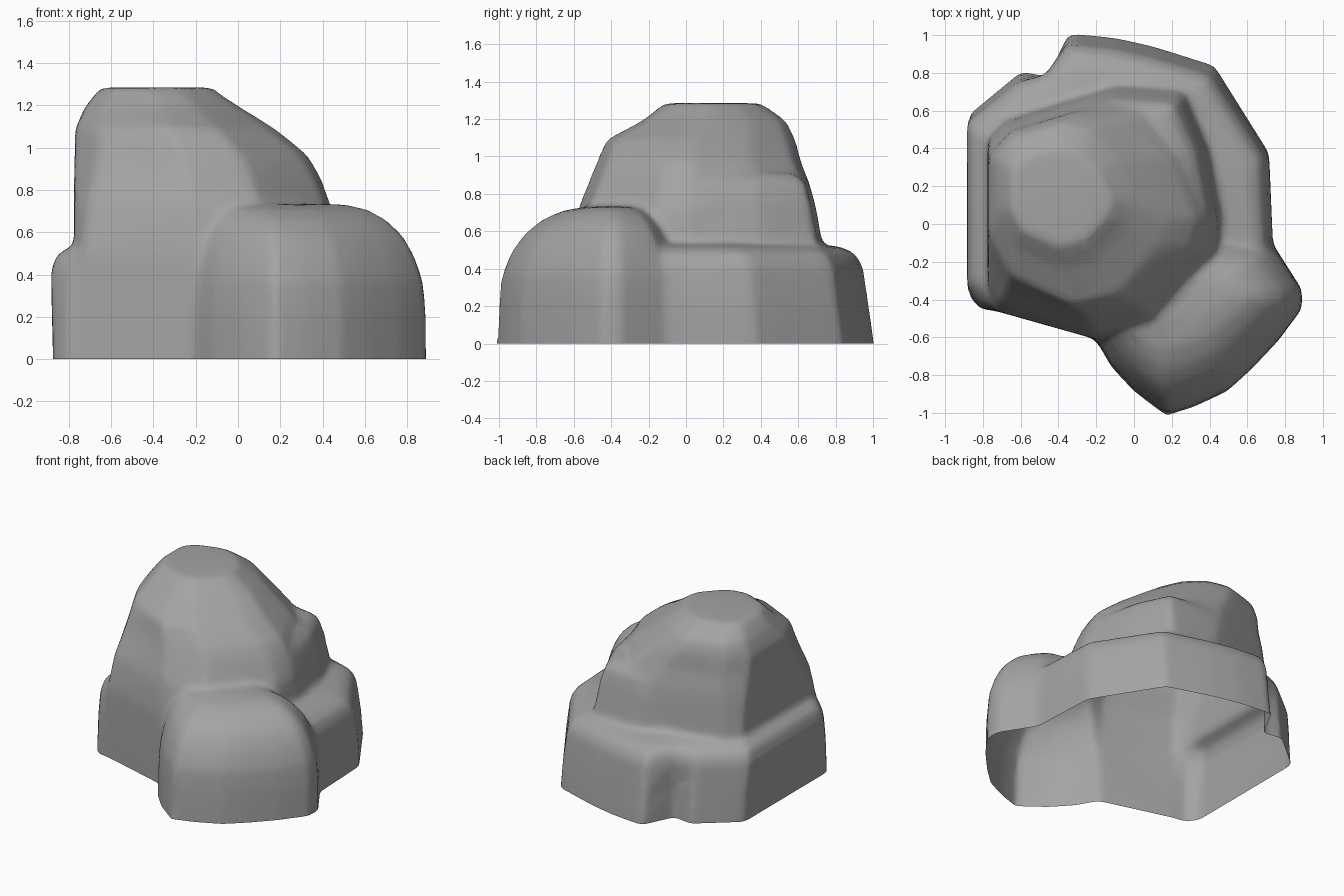
import bpy, bmesh

if "Cube" in bpy.data.objects:
    bpy.data.objects.remove(bpy.data.objects["Cube"])


def loft(name, outline, rings, upper=None, z0=.6, z1=1.1):
    """Closed loft: outline (blending to upper from z0 to z1) fitted to boxes (z, x0, x1, y0, y1)."""
    xs, ys = [p[0] for p in outline], [p[1] for p in outline]
    ax, bx, ay, by = min(xs), max(xs), min(ys), max(ys)
    bm = bmesh.new()
    loops = []
    for z, x0, x1, y0, y1 in rings:
        t = min(1, max(0, (z - z0) / (z1 - z0)))
        loop = []
        for (x, y), (u, v) in zip(outline, upper or outline):
            x, y = x + (u - x) * t, y + (v - y) * t
            loop.append(bm.verts.new((x0 + (x - ax) / (bx - ax) * (x1 - x0),
                                      y0 + (y - ay) / (by - ay) * (y1 - y0), z)))
        loops.append(loop)
    n = len(outline)
    for a, b in zip(loops, loops[1:]):
        for i in range(n):
            j = (i + 1) % n
            bm.faces.new((a[i], a[j], b[j], b[i]))
    bm.faces.new(loops[0][::-1])
    bm.faces.new(loops[-1])
    bmesh.ops.recalc_face_normals(bm, faces=bm.faces)
    me = bpy.data.meshes.new(name)
    bm.to_mesh(me)
    bm.free()
    ob = bpy.data.objects.new(name, me)
    bpy.context.collection.objects.link(ob)
    return ob


# Tall main boulder, its corners cut back towards the top
rock = loft("rock", [
    (-.77, .46), (-.77, -.36), (-.73, -.46), (-.2, -.61), (.12, -.54), (.44, -.14),
    (.46, .03), (.37, .4), (.2, .7), (-.1, .73), (-.68, .55)], [
    (-.3, -.77, .46, -.61, .73), (.5, -.775, .46, -.61, .73), (.72, -.775, .445, -.58, .7),
    (.87, -.775, .39, -.52, .66), (.97, -.772, .33, -.48, .62),
    (1.09, -.77, .18, -.43, .59), (1.19, -.725, .02, -.24, .54),
    (1.26, -.67, -.09, -.15, .44), (1.285, -.65, -.11, -.12, .4)], [
    (-.77, .42), (-.77, -.1), (-.62, -.4), (-.2, -.61), (.1, -.54), (.4, -.2),
    (.46, .0), (.3, .4), (.05, .66), (-.2, .73), (-.62, .6)])

# Shoulder step on the right and back of the boulder
shoulder = loft("shoulder", [
    (.46, .03), (.39, .4), (.26, .7), (-.1, .73), (-.2, .3), (.1, -.1), (.4, -.1)], [
    (-.2, -.2, .46, -.1, .73), (.55, -.2, .46, -.1, .73), (.75, -.2, .43, -.09, .69),
    (.86, -.2, .39, -.06, .66), (.91, -.2, .33, -.02, .6)])

# Low ledge wrapping the left, back and right; its notch fades upwards
ledge = loft("ledge", [
    (-.88, .57), (-.88, -.38), (-.82, -.45), (-.6, -.48), (.3, -.4), (.66, -.25), (.73, -.1),
    (.71, .37), (.42, .83), (.1, .93), (-.1, .975), (-.35, 1), (-.46, .77), (-.6, .8)], [
    (-.32, -.875, .735, -.48, 1.01), (0, -.875, .735, -.48, 1.01), (.2, -.88, .735, -.48, .98),
    (.41, -.885, .715, -.48, .95), (.48, -.865, .68, -.47, .91),
    (.515, -.83, .61, -.46, .84), (.535, -.74, .45, -.41, .7)], [
    (-.88, .57), (-.88, -.3), (-.8, -.42), (-.6, -.48), (.3, -.4), (.66, -.25), (.73, -.1),
    (.71, .37), (.42, .83), (.1, .93), (-.1, .975), (-.33, 1), (-.46, .86), (-.6, .8)], .1, .5)

# Rounded lobe at the front right, its top running back into the boulder
cx, cy = .36, -.37
lobe = loft("lobe", [
    (.74, -.1), (.885, -.33), (.885, -.43), (.76, -.6), (.62, -.75), (.49, -.87), (.32, -.95),
    (.17, -1), (0, -.87), (-.12, -.74), (-.2, -.6), (.05, -.1), (.4, .0)], [
    (z, cx + (-.2 - cx) * (.62 + .38 * s), cx + .53 * min(1, s + .01),
     cy - .645 * s, cy + .35 * s) for z, s in
    [(-.34, 1), (0, 1), (.22, .985), (.37, .96), (.49, .88), (.585, .78),
     (.66, .63), (.71, .46), (.733, .25)]])

# Union, then soften the joints and reduce to a light faceted shell
parts = (shoulder, ledge, lobe)
for part in parts:
    mod = rock.modifiers.new("union", 'BOOLEAN')
    mod.operation = 'UNION'
    mod.solver = 'EXACT'
    mod.object = part
mod = rock.modifiers.new("blend", 'REMESH')
mod.mode = 'VOXEL'
mod.voxel_size = .022
mod = rock.modifiers.new("soften", 'SMOOTH')
mod.factor = .5
mod.iterations = 14
mod = rock.modifiers.new("reduce", 'DECIMATE')
mod.ratio = .1
dg = bpy.context.evaluated_depsgraph_get()
mesh = bpy.data.meshes.new_from_object(rock.evaluated_get(dg))
rock.modifiers.clear()
rock.data = mesh
for part in parts:
    bpy.data.objects.remove(part)

# Cut open at the ground
bm = bmesh.new()
bm.from_mesh(mesh)
bmesh.ops.bisect_plane(bm, geom=bm.verts[:] + bm.edges[:] + bm.faces[:], dist=1e-5,
                       plane_co=(0, 0, 0), plane_no=(0, 0, -1), clear_outer=True)
for f in bm.faces:
    f.smooth = True
bm.to_mesh(mesh)
bm.free()

# Dark grey stone
stone = bpy.data.materials.new("stone")
stone.diffuse_color = (.37, .37, .37, 1)
stone.use_nodes = True
stone.node_tree.nodes["Principled BSDF"].inputs["Base Color"].default_value = stone.diffuse_color
mesh.materials.clear()
mesh.materials.append(stone)
